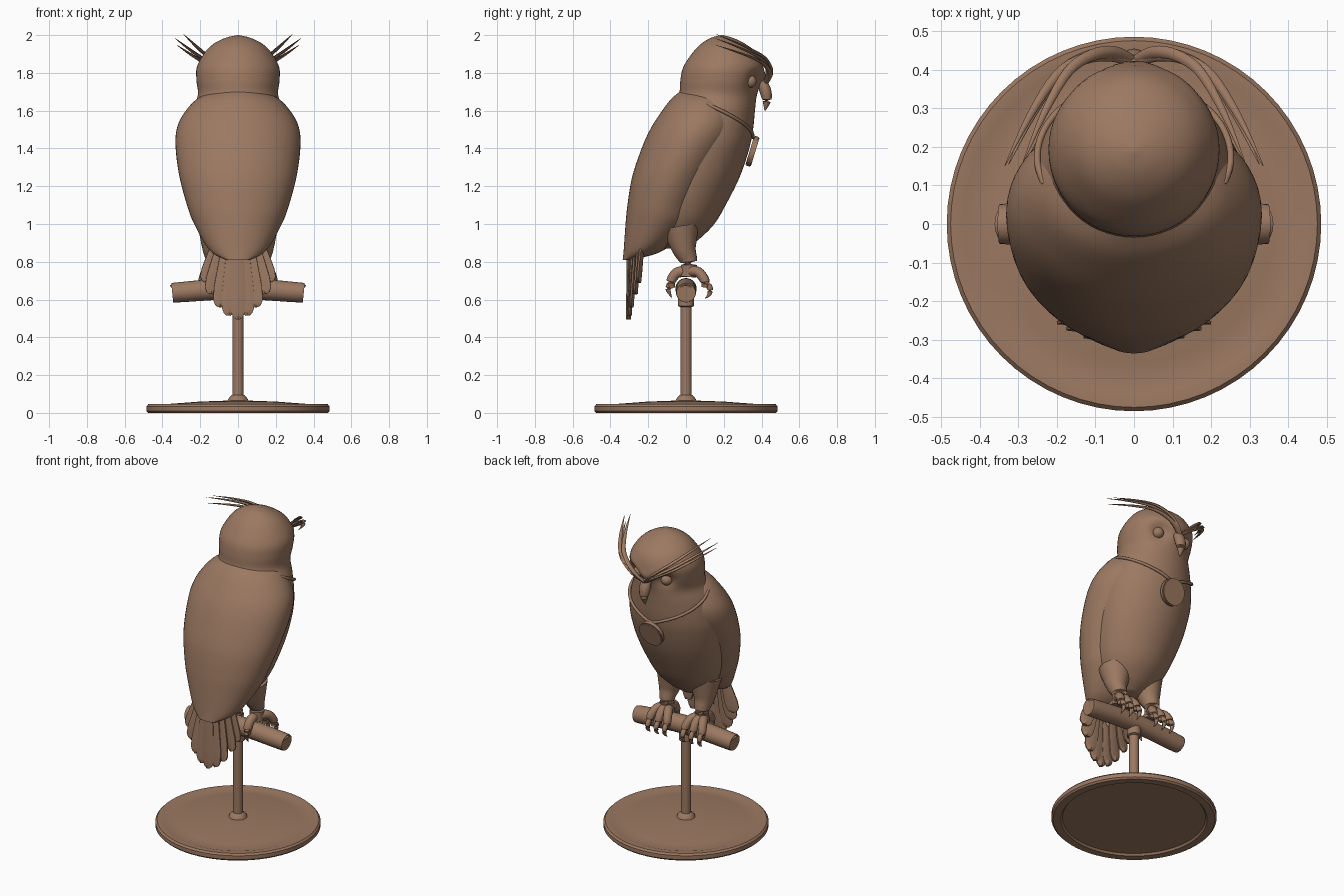
import bpy, bmesh
from math import sin, cos, pi, exp, radians
from mathutils import Vector, Matrix

cube = bpy.data.objects.get("Cube")
if cube:
    bpy.data.objects.remove(cube, do_unlink=True)

bronze = bpy.data.materials.new("warm_brown")
bronze.use_nodes = True
BROWN = (0.33, 0.19, 0.12, 1)
bronze.diffuse_color = BROWN
bronze.node_tree.nodes["Principled BSDF"].inputs["Base Color"].default_value = BROWN


def finish(name, bm, angle=40):
    bmesh.ops.recalc_face_normals(bm, faces=bm.faces)
    mesh = bpy.data.meshes.new(name)
    bm.to_mesh(mesh)
    bm.free()
    ob = bpy.data.objects.new(name, mesh)
    bpy.context.collection.objects.link(ob)
    mesh.materials.append(bronze)
    bpy.ops.object.select_all(action='DESELECT')
    ob.select_set(True)
    bpy.context.view_layer.objects.active = ob
    bpy.ops.object.shade_smooth_by_angle(angle=radians(angle))
    return ob


def skin(bm, rings):
    """Join closed rings of points into a capped surface."""
    rows = [[bm.verts.new(p) for p in ring] for ring in rings]
    n = len(rows[0])
    for a, b in zip(rows, rows[1:]):
        for i in range(n):
            bm.faces.new((a[i], a[(i + 1) % n], b[(i + 1) % n], b[i]))
    bm.faces.new(rows[0])
    bm.faces.new(rows[-1])


def spline(rows, t):
    """Smooth interpolation through equally spaced rows."""
    i = min(int(t), len(rows) - 2)
    f = t - i
    p = [rows[max(0, min(len(rows) - 1, i + k))] for k in (-1, 0, 1, 2)]
    return [b + f * (c - a + f * (2 * a - 5 * b + 4 * c - d + f * (3 * (b - c) + d - a))) / 2
            for a, b, c, d in zip(*p)]


def section(rows, t, angle):
    """Point on a section stack; angle zero is the breast side."""
    z, back, front, width = spline(rows, t)
    return Vector((width * sin(angle), (back + front) / 2 + (front - back) / 2 * cos(angle), z))


def loft(name, rows, shape=lambda p: p, steps=5, sides=56):
    bm = bmesh.new()
    count = (len(rows) - 1) * steps
    skin(bm, [[shape(section(rows, k / steps, 2 * pi * s / sides)) for s in range(sides)]
              for k in range(count + 1)])
    return finish(name, bm, 60)


def tube(name, points, radii, sides=12, steps=5, flat=1.0):
    """Tapered tube through points, with one radius for each point."""
    rows = [(*p, r) for p, r in zip(points, radii)]
    count = (len(rows) - 1) * steps
    path = [spline(rows, k / steps) for k in range(count + 1)]
    rings = []
    for k, (x, y, z, r) in enumerate(path):
        ahead = Vector(path[min(k + 1, count)][:3]) - Vector(path[max(k - 1, 0)][:3])
        turn = ahead.to_track_quat('Z', 'Y').to_matrix()
        rings.append([Vector((x, y, z)) + turn @ Vector((r * cos(a), r * flat * sin(a), 0))
                      for a in (2 * pi * s / sides for s in range(sides))])
    bm = bmesh.new()
    skin(bm, rings)
    return finish(name, bm, 50)


def lathe(name, profile, sides=64):
    bm = bmesh.new()
    skin(bm, [[(r * cos(2 * pi * s / sides), r * sin(2 * pi * s / sides), z)
               for s in range(sides)] for r, z in profile])
    return finish(name, bm, 35)


def ball(name, centre, radius):
    bm = bmesh.new()
    bmesh.ops.create_uvsphere(bm, u_segments=20, v_segments=12, radius=radius,
                              matrix=Matrix.Translation(centre))
    return finish(name, bm, 60)


# Stand: dished base, pole with collars, and perch
lathe("base", [(.42, .012), (.43, 0), (.475, 0), (.485, .01), (.485, .035), (.475, .046),
               (.44, .046), (.42, .04), (.36, .048), (.2, .06), (.03, .066)])
lathe("pole", [(.028, .05), (.055, .062), (.052, .074), (.036, .092), (.03, .095), (.03, .56),
               (.042, .565), (.042, .6), (.035, .64)], 24)
tube("perch", [(-.343, 0, .637), (-.335, 0, .637), (-.32, 0, .638), (0, 0, .658),
               (.32, 0, .638), (.335, 0, .637), (.343, 0, .637)],
     [.03, .046, .053, .056, .053, .046, .03], 24)

# Body and head: height, back, front and half width of each section
BODY = [(.87, -.16, 0, .07), (.92, -.2, .07, .14), (1, -.22, .15, .2), (1.1, -.22, .21, .24),
        (1.25, -.2, .285, .275), (1.4, -.17, .335, .29), (1.5, -.15, .355, .28),
        (1.6, -.1, .365, .25), (1.68, -.04, .375, .213), (1.76, -.03, .4, .22),
        (1.83, -.015, .41, .218), (1.9, .03, .38, .182), (1.95, .075, .32, .135),
        (1.985, .13, .25, .068), (2, .185, .195, .005)]


def face(p):
    """Press in the eye sockets and raise the brow."""
    if p.y > .2:
        d2 = (abs(p.x) - .1) ** 2 + (p.z - 1.76) ** 2
        p.y -= .04 * exp(-d2 / .0025)
        brow = p.z - (1.77 + abs(p.x) * .5)
        p.y += .02 * exp(-brow ** 2 / .0008) * exp(-p.x ** 2 / .02)
    return p


loft("body_and_head", BODY, face)

# Folded wings wrapped round the back
WINGS = [(.81, -.335, -.29, .06), (.86, -.33, -.12, .15), (1, -.32, .03, .232),
         (1.1, -.31, .08, .27), (1.25, -.285, .16, .31), (1.4, -.235, .25, .33),
         (1.5, -.19, .29, .325), (1.58, -.14, .29, .29), (1.66, -.08, .26, .22),
         (1.71, -.02, .24, .12)]
loft("folded_wings", WINGS)

# Beak
tube("beak", [(0, .385, 1.77), (0, .415, 1.72), (0, .428, 1.66), (0, .418, 1.6)],
     [.02, .034, .028, .003], flat=.9)

# Medallion and neck cord
tilt = Matrix.Translation((0, .352, 1.385)) @ Matrix.Rotation(radians(-107), 4, 'X')
bm = bmesh.new()
bmesh.ops.create_cone(bm, cap_ends=True, segments=40, radius1=.082, radius2=.082,
                      depth=.03, matrix=tilt)
bmesh.ops.bevel(bm, geom=[e for e in bm.edges if len(e.link_faces) == 2
                          and e.calc_face_angle() > 1], offset=.005, segments=2, affect='EDGES')
finish("medallion", bm)
cord = []
for k in range(-6, 7):
    p = section(BODY, 5.55 + abs(k) * .32, k * radians(17))
    cord.append(p + Vector((p.x, p.y - .1, 0)).normalized() * .007)
tube("neck_cord", cord, [.009] * len(cord), 8, 3)

for side, s in (("left", -1), ("right", 1)):
    # Eye and long brow plumes
    ball(side + "_eye", (s * .1, .34, 1.755), .034)
    for n, (rise, reach) in enumerate(((0, 1), (-.022, .97), (.012, .86))):
        plume = [(0, .415, 1.74), (.06, .437, 1.79), (.13, .428, 1.84),
                 (.2, .385, 1.885), (.27, .28, 1.935), (.335, .15, 1.985)]
        pts = [(s * x * reach, y + n * .004, z + rise * k / 3)
               for k, (x, y, z) in enumerate(plume)]
        tube(f"{side}_brow_plume_{n + 1}", pts, [.012, .016, .015, .013, .009, .001], 8, 4, .6)

    # Leg
    x = s * .125
    tube(side + "_leg", [(s * .115, -.03, .98), (x, -.01, .87), (x, .015, .8), (x, .01, .72)],
         [.1, .065, .045, .042], 20)
    # Toes curled over the perch, each ending in a claw
    for n, spread in enumerate((-.06, 0, .06)):
        tx = x + spread
        tube(f"{side}_toe_{n + 1}", [(x + spread * .2, .015, .75), (x + spread * .7, .065, .745),
                                     (tx, .1, .7), (tx, .1, .665)],
             [.03, .027, .025, .018], 12)
        tube(f"{side}_claw_{n + 1}", [(tx, .1, .69), (tx, .125, .665), (tx, .125, .63),
                                      (tx, .1, .605)], [.014, .016, .011, .001], 8)
    tube(side + "_hind_toe", [(x, 0, .75), (x, -.05, .74), (x, -.08, .695), (x, -.072, .66)],
         [.03, .028, .025, .015], 12)
    tube(side + "_hind_claw", [(x, -.08, .69), (x, -.095, .655), (x, -.075, .61)],
         [.014, .014, .001], 8)


def feather(name, root, tip, width):
    """Thin keeled vane with a rounded end."""
    root, tip = Vector(root), Vector(tip)
    along = tip - root
    across = along.cross(Vector((root.x * 2, 1, 0))).normalized()
    out = across.cross(along).normalized()
    bm = bmesh.new()
    rings = []
    for t, w in ((0, .6), (.3, .8), (.7, 1), (.9, .9), (.97, .6), (1, .25)):
        mid = root + along * t
        rings.append([mid + across * w * width * u + out * v
                      for u, v in ((-1, -.004), (0, -.013), (1, -.004),
                                   (1, .004), (0, .013), (-1, .004))])
    skin(bm, rings)
    return finish(name, bm, 30)


# Tail fan, from the middle feather outwards
FAN = [(0, -.305, .495), (.05, -.3, .515), (.098, -.29, .56), (.145, -.268, .63), (.17, -.25, .69)]
for n, (x, y, z) in enumerate(FAN):
    for side, s in (("left", -1), ("right", 1)) if n else (("middle", 1),):
        feather(f"{side}_tail_feather_{n}", (s * n * .028, -.3 + n * .017, .9),
                (s * x, y, z), .042)
